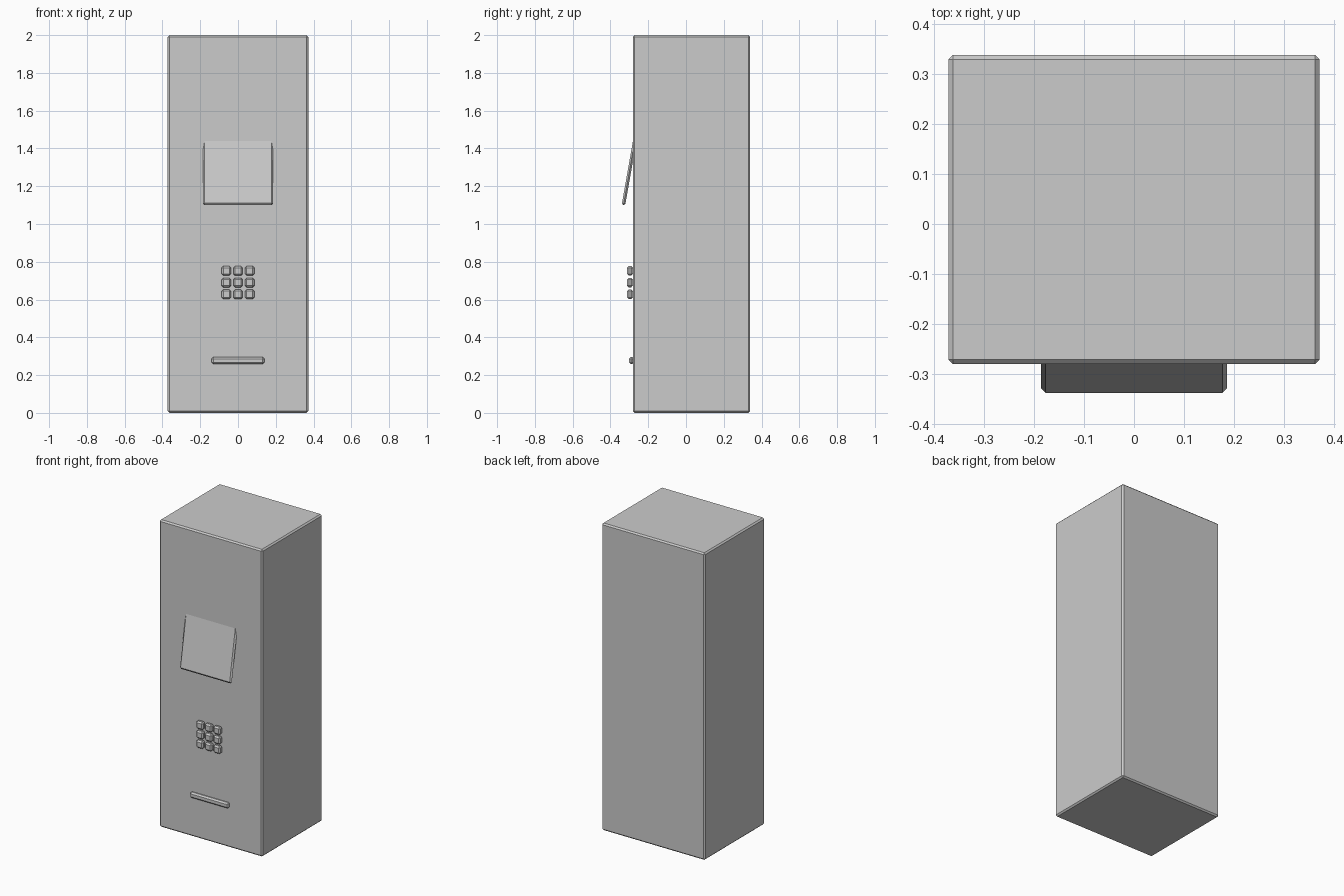
import bpy
import math

# Remove the default object
cube = bpy.data.objects.get("Cube")
if cube:
    bpy.data.objects.remove(cube, do_unlink=True)

GREY = (0.6, 0.6, 0.6, 1.0)
CHAMFER = 0.009

grey = bpy.data.materials.new("plain grey")
grey.use_nodes = True
grey.diffuse_color = GREY
for node in grey.node_tree.nodes:
    if node.type == 'BSDF_PRINCIPLED':
        node.inputs["Base Color"].default_value = GREY


def chamfered_box(name, size, centre, tilt=0.0):
    """Box with flat one-step chamfers, optionally tilted about x."""
    bpy.ops.mesh.primitive_cube_add(size=1, location=centre)
    box = bpy.context.object
    box.name = name
    box.scale = size
    bpy.ops.object.transform_apply(location=False, rotation=False, scale=True)
    box.rotation_euler.x = tilt
    bevel = box.modifiers.new("chamfer", 'BEVEL')
    bevel.width = CHAMFER
    bevel.segments = 1
    bevel.limit_method = 'ANGLE'
    box.data.materials.append(grey)
    return box


# Cabinet
chamfered_box("cabinet", (0.744, 0.62, 2.0), (0, 0.029, 1.0))

# Screen, its lower edge leaning out of the cabinet front
chamfered_box("screen", (0.372, 0.0186, 0.372), (0, -0.299, 1.283),
              math.radians(-10))

# Keypad of three rows and three columns
for row in range(3):
    for col in range(3):
        chamfered_box(f"key_{row + 1}_{col + 1}", (0.05, 0.031, 0.05),
                      ((col - 1) * 0.062, -0.2965, 0.752 - row * 0.062))

# Raised slot bar
chamfered_box("slot_bar", (0.279, 0.025, 0.037), (0, -0.2885, 0.277))
